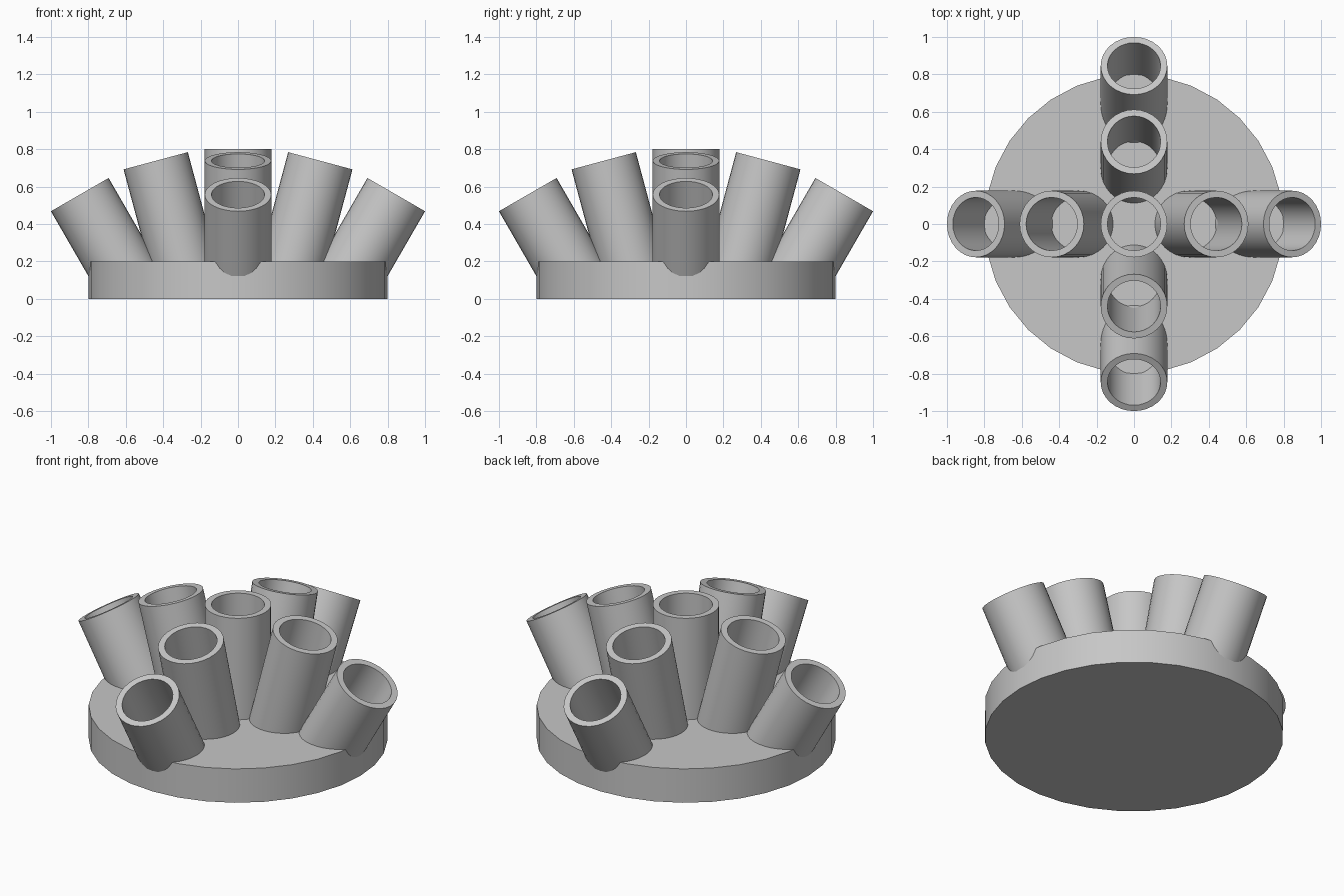
import bpy
import bmesh
from math import sin, cos, pi, radians
from mathutils import Matrix, Vector

SIDES = 32
OUTER, INNER = 0.178, 0.142
BURIED_Z = 0.1  # lower tube ends sit inside the base

cube = bpy.data.objects.get("Cube")
if cube:
    bpy.data.objects.remove(cube, do_unlink=True)

grey = bpy.data.materials.new("plain grey")
grey.use_nodes = True
colour = (0.57, 0.57, 0.57, 1.0)
grey.diffuse_color = colour
grey.node_tree.nodes["Principled BSDF"].inputs["Base Color"].default_value = colour


def finish(name, bm, matrix=None):
    """Turn a bmesh into a smooth-shaded object with crisp rims."""
    bmesh.ops.recalc_face_normals(bm, faces=bm.faces)
    mesh = bpy.data.meshes.new(name)
    bm.to_mesh(mesh)
    bm.free()
    mesh.materials.append(grey)
    obj = bpy.data.objects.new(name, mesh)
    bpy.context.collection.objects.link(obj)
    if matrix:
        obj.matrix_world = matrix
    bpy.ops.object.select_all(action='DESELECT')
    obj.select_set(True)
    bpy.context.view_layer.objects.active = obj
    bpy.ops.object.shade_smooth_by_angle(angle=radians(30))
    return obj


def tube(name, reach, top_z, tilt, heading):
    """Hollow tube whose rim centre lies at (reach, top_z), leaning outward by tilt."""
    length = (top_z - BURIED_Z) / cos(tilt)
    bm = bmesh.new()
    section = [(OUTER, -length), (OUTER, 0), (INNER, 0), (INNER, -length)]
    rings = [[bm.verts.new((r * cos(2 * pi * i / SIDES), r * sin(2 * pi * i / SIDES), z))
              for i in range(SIDES)] for r, z in section]
    for k, ring in enumerate(rings):
        after = rings[(k + 1) % len(rings)]
        for i in range(SIDES):
            j = (i + 1) % SIDES
            bm.faces.new((ring[i], ring[j], after[j], after[i]))
    place = (Matrix.Rotation(heading, 4, 'Z')
             @ Matrix.Translation(Vector((reach, 0, top_z)))
             @ Matrix.Rotation(tilt, 4, 'Y'))
    return finish(name, bm, place)


# Round base
bm = bmesh.new()
bmesh.ops.create_cone(bm, cap_ends=True, segments=SIDES, radius1=0.8, radius2=0.8,
                      depth=0.2, matrix=Matrix.Translation((0, 0, 0.1)))
finish("base", bm)

# Upright middle tube
tube("centre_tube", 0, 0.8, 0, 0)

# Two leaning tubes along each of the four directions
for n, side in enumerate(("left", "back", "right", "front")):
    tube(side + "_inner_tube", 0.44, 0.738, radians(15), n * pi / 2)
    tube(side + "_outer_tube", 0.846, 0.557, radians(30), n * pi / 2)
